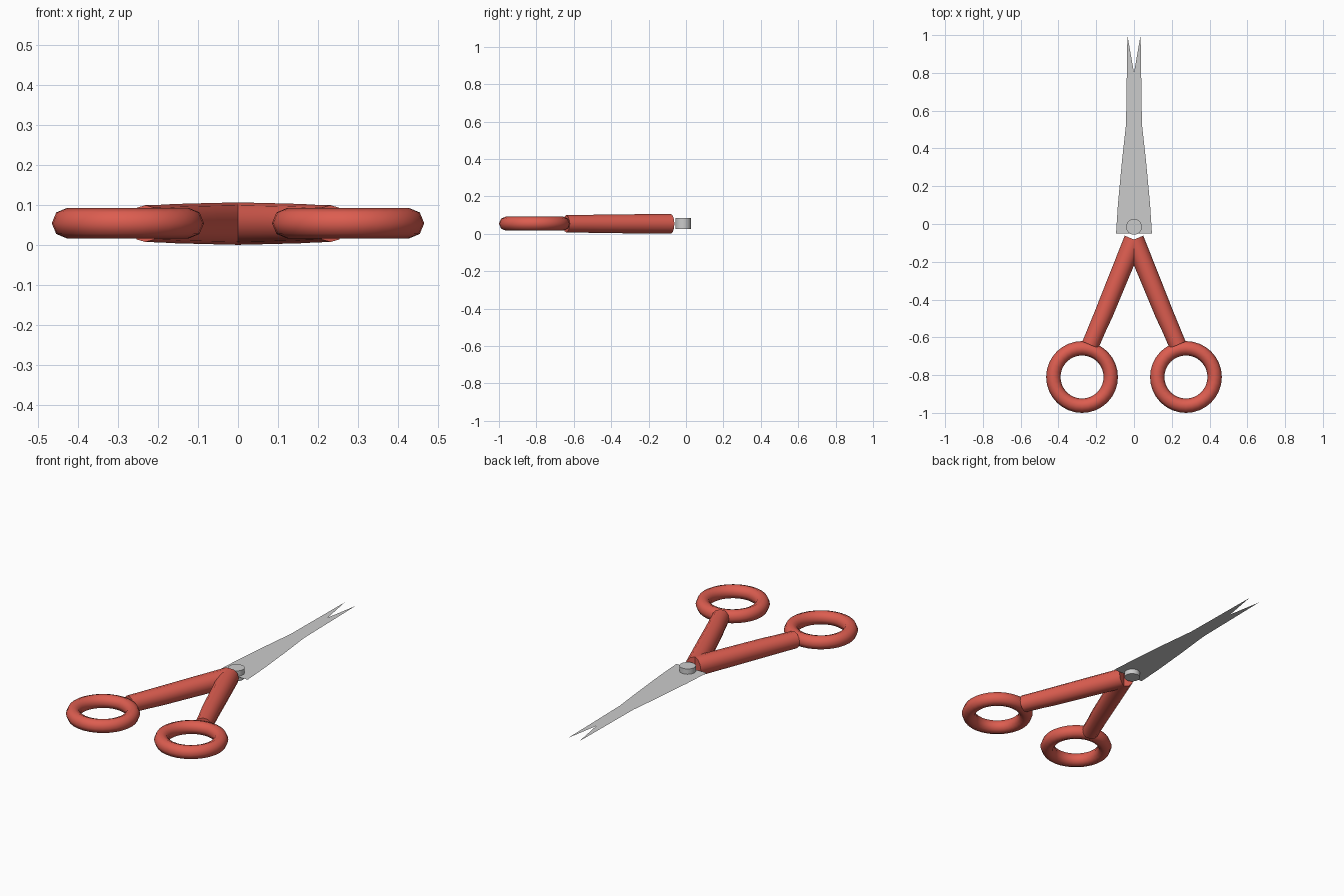
import bpy, bmesh, math
from mathutils import Vector

if "Cube" in bpy.data.objects:
    bpy.data.objects.remove(bpy.data.objects["Cube"])

Z = 0.053  # mid-plane height

red = bpy.data.materials.new("red_plastic")
red.diffuse_color = (0.72, 0.11, 0.08, 1)
red.use_nodes = True
red.node_tree.nodes["Principled BSDF"].inputs["Base Color"].default_value = red.diffuse_color


def smooth(obj, mat=None, angle=50):
    if mat:
        obj.data.materials.append(mat)
    bpy.ops.object.select_all(action='DESELECT')
    obj.select_set(True)
    bpy.context.view_layer.objects.active = obj
    bpy.ops.object.shade_smooth_by_angle(angle=math.radians(angle))


def mesh_object(name, bm):
    bmesh.ops.recalc_face_normals(bm, faces=bm.faces[:])
    me = bpy.data.meshes.new(name)
    bm.to_mesh(me)
    bm.free()
    obj = bpy.data.objects.new(name, me)
    bpy.context.collection.objects.link(obj)
    return obj


def tube(name, path, sides=12):
    """Capped tube in the horizontal plane; path holds (x, y, radius)."""
    bm = bmesh.new()
    pts = [Vector((x, y, Z)) for x, y, r in path]
    rings = []
    for i, p in enumerate(pts):
        d = (pts[min(i + 1, len(pts) - 1)] - pts[max(i - 1, 0)]).normalized()
        side = Vector((-d.y, d.x, 0))
        r = path[i][2]
        ring = []
        for k in range(sides):
            a = math.tau * k / sides
            ring.append(bm.verts.new(p + side * r * math.cos(a) + Vector((0, 0, r * math.sin(a)))))
        rings.append(ring)
    for a, b in zip(rings, rings[1:]):
        for k in range(sides):
            n = (k + 1) % sides
            bm.faces.new((a[k], a[n], b[n], b[k]))
    bm.faces.new(rings[0])
    bm.faces.new(rings[-1])
    return mesh_object(name, bm)


# half outline of the thin blade sheet
BLADE = [(0, -0.05), (0.095, -0.05), (0.085, 0.105), (0.063, 0.34),
         (0.042, 0.53), (0.038, 0.8), (0.035, 1.0), (0, 0.8)]
# handle arm centre line with radius
ARM = [(0, -0.082, 0.053), (0.085, -0.29, 0.051), (0.16, -0.475, 0.049),
       (0.193, -0.55, 0.047), (0.231, -0.64, 0.046)]

for s, label in ((1, "right"), (-1, "left")):
    # flat blade
    bm = bmesh.new()
    face = bm.faces.new([bm.verts.new((s * x, y, Z)) for x, y in BLADE])
    blade = mesh_object("blade_" + label, bm)
    if blade.data.polygons[0].normal.z < 0:
        blade.data.flip_normals()

    # handle arm
    smooth(tube("handle_arm_" + label, [(s * x, y, r) for x, y, r in ARM]), red)

    # finger ring
    bpy.ops.mesh.primitive_torus_add(major_segments=32, minor_segments=8,
                                     major_radius=0.152, minor_radius=0.038,
                                     location=(s * 0.275, -0.81, Z + 0.001))
    ring = bpy.context.object
    ring.name = "finger_ring_" + label
    smooth(ring, red)

# pivot screw
bpy.ops.mesh.primitive_cylinder_add(vertices=24, radius=0.042, depth=0.058,
                                    location=(0, -0.015, Z + 0.001))
pivot = bpy.context.object
pivot.name = "pivot_screw"
smooth(pivot, angle=40)
